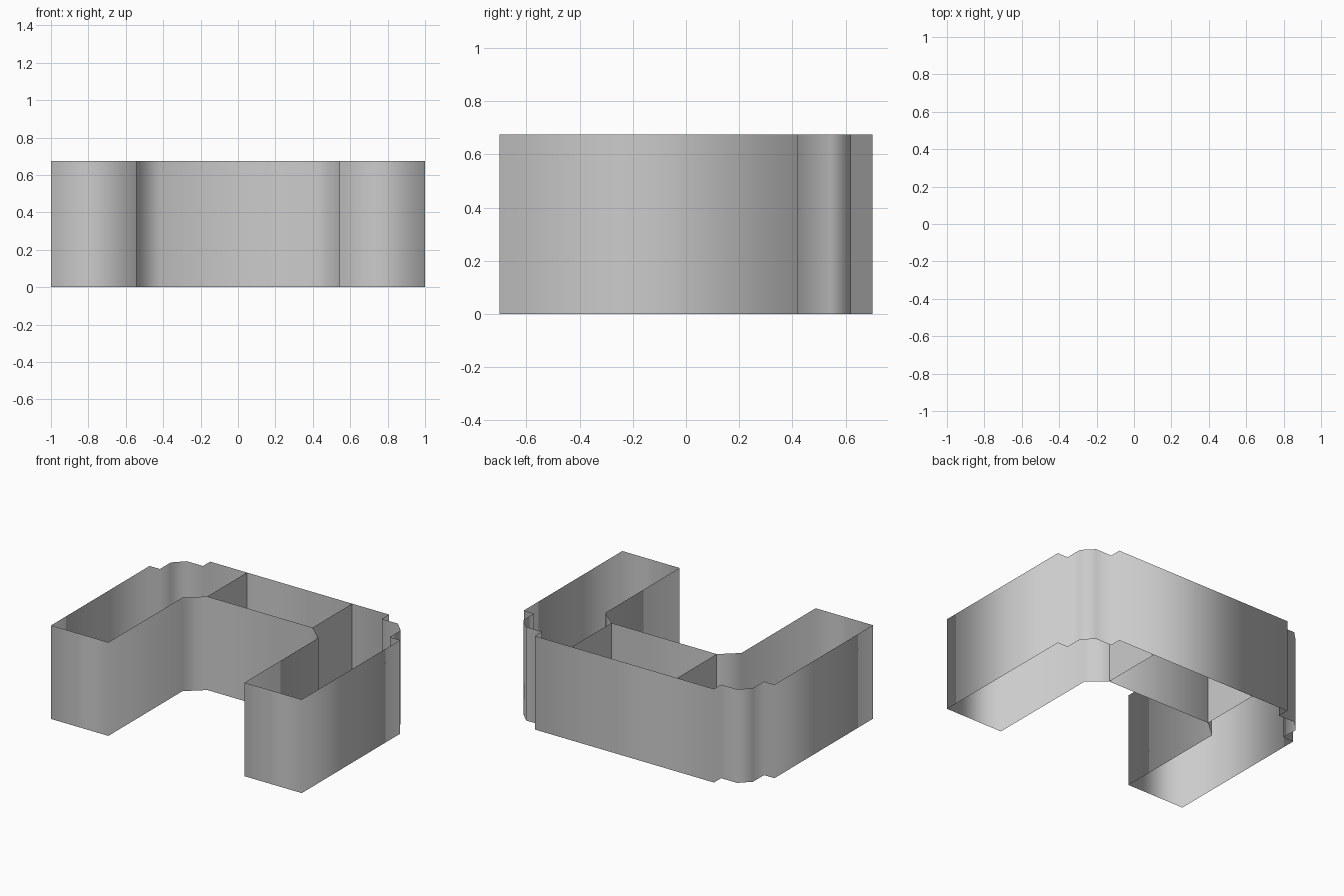
import bpy

if "Cube" in bpy.data.objects:
    bpy.data.objects.remove(bpy.data.objects["Cube"])

HEIGHT = 0.675


def wall(name, path, closed=False):
    """Extrude a plan path straight up into a thin, open-ended wall."""
    n = len(path)
    verts = [(x, y, z) for z in (0, HEIGHT) for x, y in path]
    faces = [(i, (i + 1) % n, (i + 1) % n + n, i + n)
             for i in range(n if closed else n - 1)]
    mesh = bpy.data.meshes.new(name)
    mesh.from_pydata(verts, [], faces)
    mesh.shade_smooth()
    obj = bpy.data.objects.new(name, mesh)
    bpy.context.collection.objects.link(obj)
    return obj


# Right half of the plan, from the inner recess round to the stepped back corner
half = [(0.42, 0.25), (0.543, 0.143), (0.543, -0.702), (1, -0.702),
        (1, 0.42), (0.917, 0.42), (0.917, 0.545), (0.842, 0.62),
        (0.714, 0.62), (0.714, 0.702)]

# Outer wall: half plan plus its mirror image
wall("outer_wall", half + [(-x, y) for x, y in reversed(half)], closed=True)

# Two partitions between the side wings and the middle room
for side, sx in (("left", -1), ("right", 1)):
    wall(side + "_partition", [(sx * 0.42, 0.25), (sx * 0.42, 0.702)])
